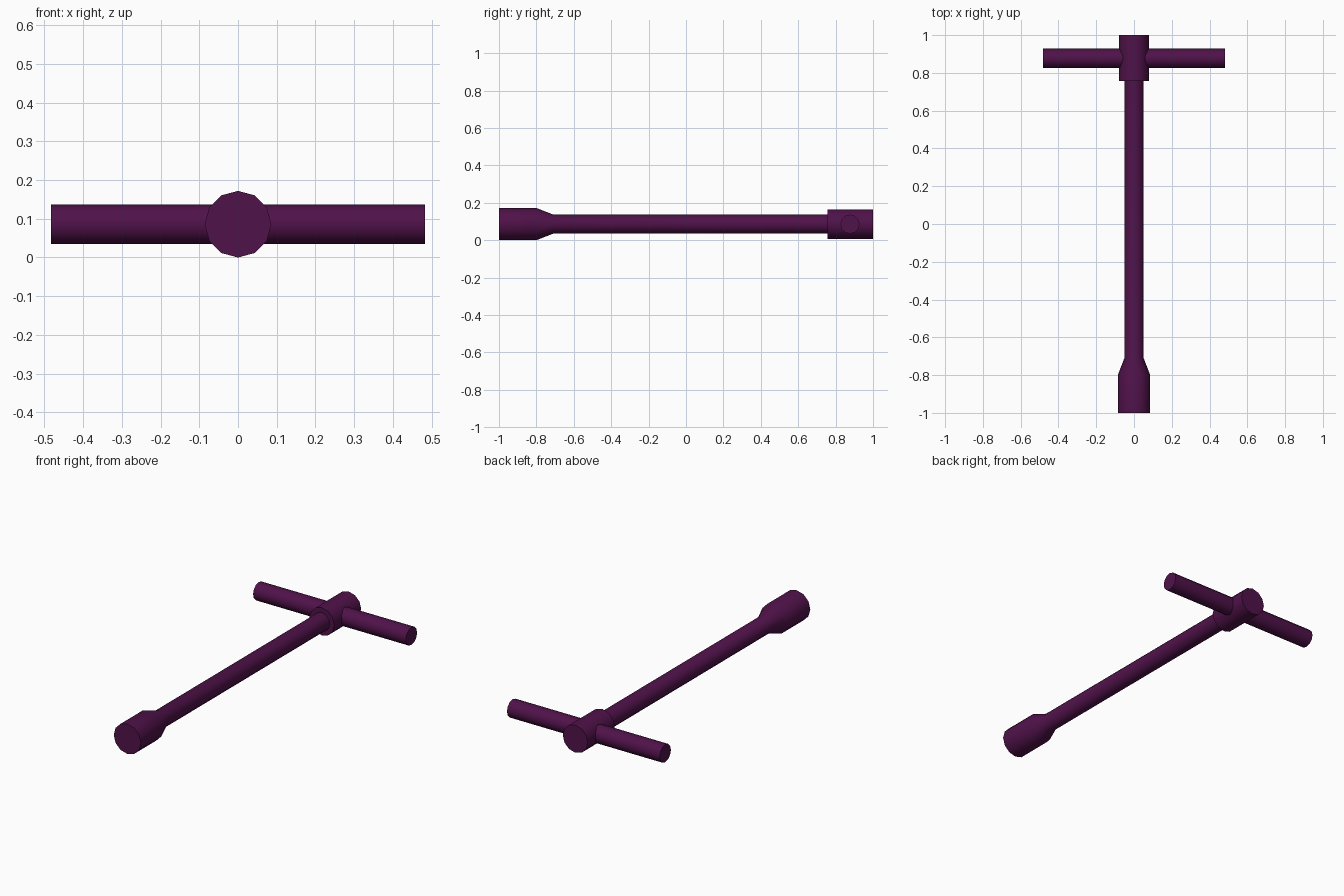
import bpy
import bmesh
from math import cos, sin, pi, radians
from mathutils import Matrix

if "Cube" in bpy.data.objects:
    bpy.data.objects.remove(bpy.data.objects["Cube"])

SIDES = 12
AXIS_Z = 0.086

purple = bpy.data.materials.new("dark_purple")
purple.diffuse_color = (0.08, 0.006, 0.068, 1.0)
purple.use_nodes = True
purple.node_tree.nodes["Principled BSDF"].inputs["Base Color"].default_value = purple.diffuse_color


def lathe(name, profile, y=0.0, turn=0.0):
    """Capped solid from (distance along y, radius) stations, turned about z."""
    bm = bmesh.new()
    rings = [[bm.verts.new((r * cos(2 * pi * i / SIDES), d, r * sin(2 * pi * i / SIDES)))
              for i in range(SIDES)] for d, r in profile]
    for a, b in zip(rings, rings[1:]):
        for i in range(SIDES):
            j = (i + 1) % SIDES
            bm.faces.new((a[i], a[j], b[j], b[i]))
    bm.faces.new(rings[0])
    bm.faces.new(rings[-1][::-1])
    bmesh.ops.recalc_face_normals(bm, faces=bm.faces)
    bm.transform(Matrix.Translation((0, y, AXIS_Z)) @ Matrix.Rotation(turn, 4, 'Z'))
    mesh = bpy.data.meshes.new(name)
    bm.to_mesh(mesh)
    bm.free()
    mesh.materials.append(purple)
    obj = bpy.data.objects.new(name, mesh)
    bpy.context.collection.objects.link(obj)
    bpy.ops.object.select_all(action='DESELECT')
    obj.select_set(True)
    bpy.context.view_layer.objects.active = obj
    bpy.ops.object.shade_smooth_by_angle(angle=radians(35))
    return obj


# Long shaft flaring into the socket at the front
lathe("shaft_and_socket", [(-1.0, 0.086), (-0.8, 0.086), (-0.71, 0.051), (0.77, 0.051)])

# Head block at the back
lathe("head", [(0.757, 0.079), (1.0, 0.079)])

# Sliding cross bar through the head
lathe("cross_bar", [(-0.483, 0.051), (0.483, 0.051)], y=0.877, turn=pi / 2)
